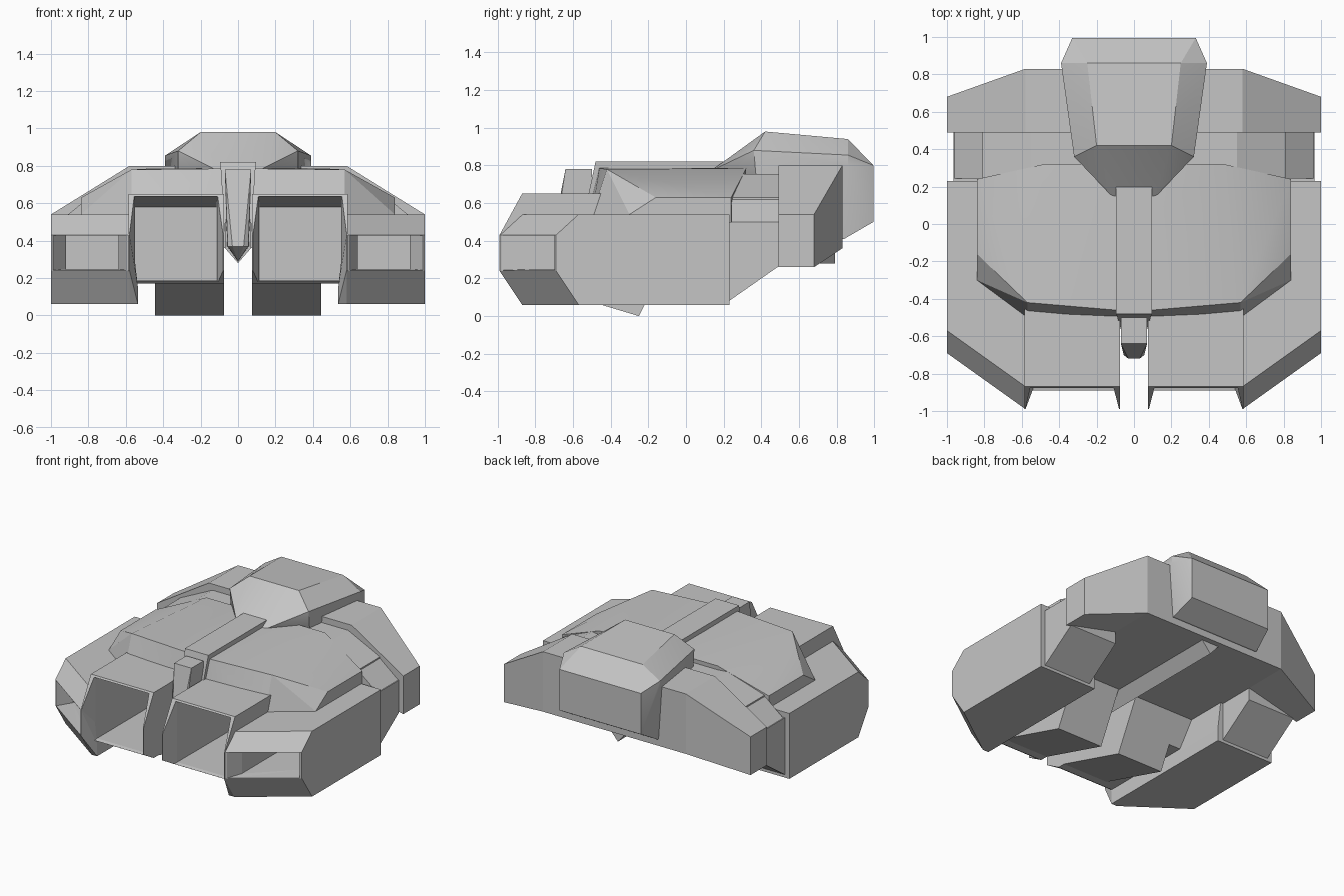
import bpy
import bmesh

if "Cube" in bpy.data.objects:
    bpy.data.objects.remove(bpy.data.objects["Cube"], do_unlink=True)

GREY = (0.56, 0.56, 0.56, 1.0)
mat = bpy.data.materials.new("hull_grey")
mat.use_nodes = True
mat.diffuse_color = GREY
mat.node_tree.nodes["Principled BSDF"].inputs["Base Color"].default_value = GREY


def finish(name, bm):
    bmesh.ops.recalc_face_normals(bm, faces=bm.faces)
    mesh = bpy.data.meshes.new(name)
    bm.to_mesh(mesh)
    bm.free()
    mesh.materials.append(mat)
    ob = bpy.data.objects.new(name, mesh)
    bpy.context.collection.objects.link(ob)
    return ob


def hull(name, points, centred=False):
    """Faceted solid wrapped around points, symmetric in x when centred."""
    if centred:
        points = points + [(-x, y, z) for x, y, z in points if x]
    bm = bmesh.new()
    verts = [bm.verts.new(p) for p in points]
    res = bmesh.ops.convex_hull(bm, input=verts)
    spare = {g for g in res["geom_interior"] + res["geom_unused"]
             if isinstance(g, bmesh.types.BMVert)}
    bmesh.ops.delete(bm, geom=list(spare), context='VERTS')
    bmesh.ops.dissolve_limit(bm, angle_limit=0.02, verts=bm.verts, edges=bm.edges)
    return finish(name, bm)


def prism(name, profile, x0, x1):
    """Side profile (y, z) extruded across x."""
    bm = bmesh.new()
    face = bm.faces.new([bm.verts.new((x0, y, z)) for y, z in profile])
    ext = bmesh.ops.extrude_face_region(bm, geom=[face])["geom"]
    bmesh.ops.translate(bm, vec=(x1 - x0, 0, 0),
                        verts=[g for g in ext if isinstance(g, bmesh.types.BMVert)])
    return finish(name, bm)


def frame(y0, y1, x0, x1, z0, z1):
    """Rectangle across x, running from y0 at x0 to y1 at x1."""
    return [(x, y, z) for x, y in ((x0, y0), (x1, y1)) for z in (z0, z1)]


def carve(ob, points, centred=False):
    """Cut a recess and discard the cutter."""
    cutter = hull("cutter", points, centred)
    cutter.hide_render = True
    mod = ob.modifiers.new("recess", 'BOOLEAN')
    mod.object = cutter
    mod.solver = 'EXACT'
    bpy.context.view_layer.objects.active = ob
    bpy.ops.object.modifier_apply(modifier=mod.name)
    bpy.data.objects.remove(cutter, do_unlink=True)


def mirror(ob):
    ob.modifiers.new("mirror", 'MIRROR').use_mirror_merge = False


def soften(ob):
    """Smooth the shallow facets, keep real edges sharp."""
    ob.data.shade_smooth()
    ob.data.set_sharp_from_angle(angle=0.5)


# Outer side pods with a flared mouth leading to a deep slot
pod_points = [(0.535, y, z) for y in (-0.87, 0.23) for z in (0.06, 0.15)]
for z, back in ((0.06, 0.12), (0.24, 0), (0.43, 0), (0.54, 0.12)):
    pod_points += [(1, 0.23, z), (1, back - 0.69, z)]
    pod_points += [(0.58, 0.23, z), (0.58, back - 0.99, z)]
pod = hull("side_pod", pod_points)
throat = frame(-0.87, -0.6, 0.64, 0.92, 0.247, 0.427)
carve(pod, frame(-1.01, -0.71, 0.582, 0.998, 0.242, 0.429) + throat)
carve(pod, throat + frame(-0.2, -0.2, 0.64, 0.92, 0.247, 0.427))
mirror(pod)

# Front intakes, hollow with knife-edged side walls
intake = prism("front_intake", [(-0.87, 0.65), (-0.99, 0.43), (-0.99, 0.24), (-0.87, 0.17),
                                (-0.165, 0.17), (-0.025, 0.45), (-0.1, 0.65)], 0.075, 0.585)
mouth = frame(-0.865, -0.865, 0.112, 0.552, 0.188, 0.635)
carve(intake, frame(-1, -1, 0.077, 0.583, 0.16, 0.66) + mouth)
carve(intake, mouth + frame(-0.2, -0.2, 0.116, 0.55, 0.188, 0.58))
mirror(intake)

# Sloping skids below the intakes
mirror(prism("belly_skid", [(-0.83, 0.175), (-0.25, 0), (-0.165, 0.17), (-0.165, 0.18)],
             0.075, 0.445))

# Faceted upper shell, relieved where the intakes pass under it
shell = hull("upper_shell", [
    (0.57, -0.42, 0.78), (0.1, -0.46, 0.785), (0.84, -0.16, 0.63), (0.84, 0.24, 0.63),
    (0.48, 0.32, 0.785), (0.84, -0.3, 0.54), (0.57, -0.5, 0.54), (0.1, -0.52, 0.54),
    (0.84, 0.24, 0.5), (0.48, 0.3, 0.5)], centred=True)
carve(shell, frame(-0.7, -0.7, 0, 0.578, 0.3, 0.642)
      + frame(-0.12, -0.12, 0, 0.578, 0.3, 0.642), centred=True)
soften(shell)

# Bridge between shell and rear block, with lower side links
hull("rear_bridge", [(x, y, z) for y in (0.2, 0.52)
                     for x, z in ((0.55, 0.755), (0.81, 0.63), (0.81, 0.45))], centred=True)
mirror(prism("side_link", [(0.228, 0.08), (0.5, 0.27), (0.5, 0.5), (0.228, 0.5)], 0.58, 0.965))
mirror(hull("link_cover", [(x, y, z) for y in (0.242, 0.5)
                           for x, z in ((0.965, 0.495), (0.81, 0.62), (0.6, 0.62),
                                        (0.6, 0.495))]))

# Rear block: raised centre, swept ends that droop lower, and the belly ahead of it
prism("rear_block", [(0.49, 0.36), (0.83, 0.36), (0.83, 0.8), (0.49, 0.8)], -0.58, 0.58)
mirror(hull("rear_wing", [(1, y, z) for y in (0.49, 0.68) for z in (0.26, 0.54)]
            + [(0.58, y, z) for y in (0.49, 0.83) for z in (0.36, 0.8)]))
prism("belly_plate", [(-0.08, 0.36), (0.5, 0.36), (0.5, 0.5), (-0.08, 0.5)], -0.6, 0.6)

# Raised rear turret housing
soften(hull("rear_housing", [
    (0.1, 0.13, 0.77), (0.2, 0.42, 0.98), (0.32, 0.36, 0.88), (0.39, 0.86, 0.855),
    (0.25, 0.86, 0.94), (0.33, 0.995, 0.8), (0.33, 0.995, 0.5), (0.36, 0.84, 0.41),
    (0.32, 0.37, 0.76), (0.39, 0.86, 0.8), (0.3, 0.6, 0.41)], centred=True))

# Central spine, keel beam and nose post
hull("top_spine", [(0.095, -0.48, 0.82), (0.095, 0.2, 0.82), (0.065, -0.58, 0.36),
                   (0.065, 0.2, 0.36)], centred=True)
hull("keel_beam", [(x, y, z) for y in (-0.6, 0.79)
                   for x, z in ((0.07, 0.36), (0.07, 0.5), (0, 0.28))], centred=True)
hull("nose_post", [(0.07, -0.64, 0.78), (0.07, -0.5, 0.78), (0.055, -0.7, 0.37),
                   (0.03, -0.72, 0.37), (0.06, -0.5, 0.37), (0, -0.6, 0.29)], centred=True)
